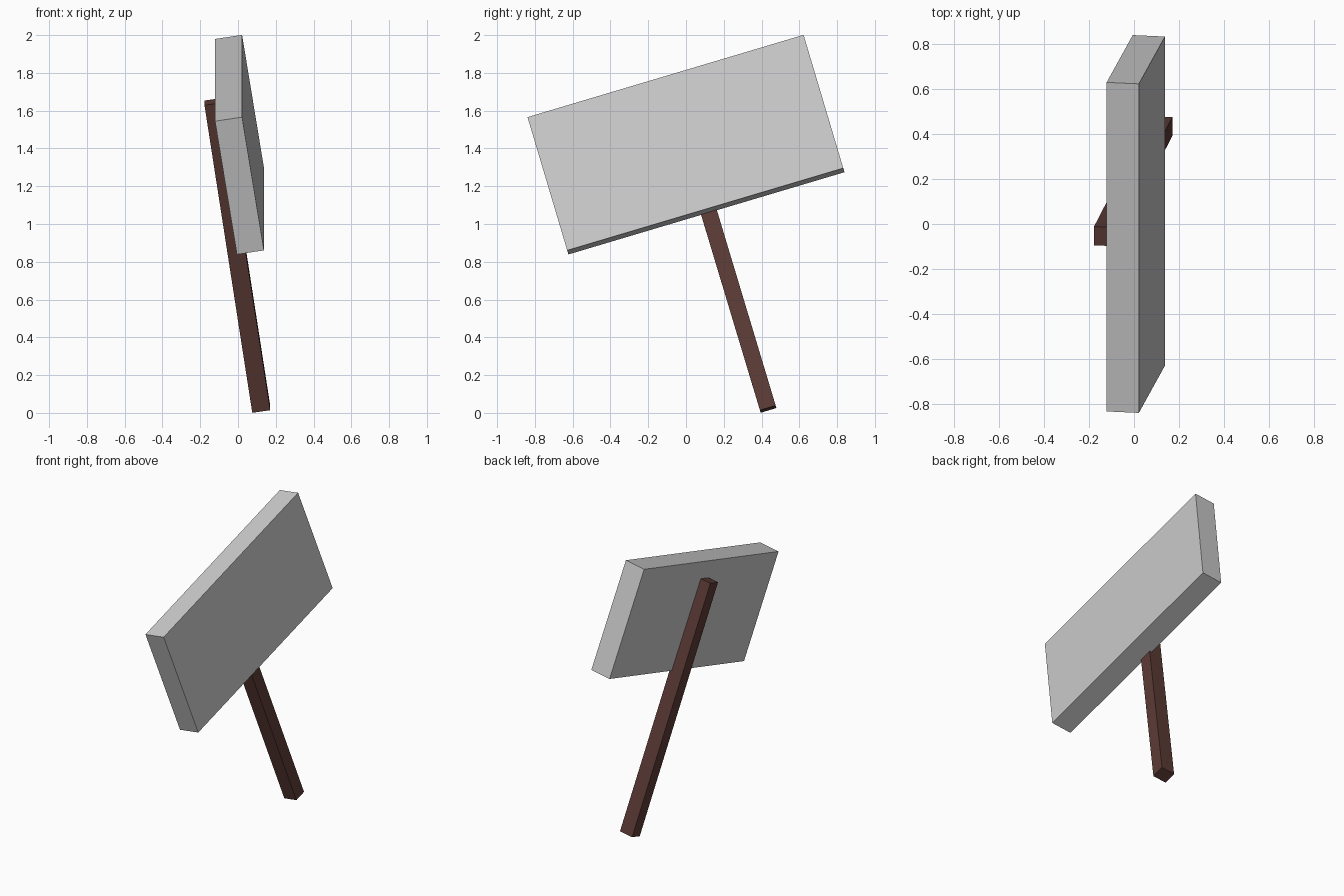
import bpy
from mathutils import Vector, Matrix

if "Cube" in bpy.data.objects:
    bpy.data.objects.remove(bpy.data.objects["Cube"])

LONG = Vector((0, 0.958, 0.2855)).normalized()   # shared sideways direction of the tilted sign


def tilted_box(name, centre, up, width, thick, height):
    """Box whose local axes are thickness, width (along LONG) and height (along up)."""
    up = up.normalized()
    side = (LONG - up * LONG.dot(up)).normalized()
    out = side.cross(up)
    rot = Matrix((out, side, up)).transposed().to_4x4()
    bpy.ops.mesh.primitive_cube_add(size=1)
    ob = bpy.context.object
    ob.name = name
    ob.matrix_world = (Matrix.Translation(centre) @ rot
                       @ Matrix.Diagonal((thick, width, height, 1)))
    return ob


# sign panel
tilted_box("sign_board", Vector((0.008, 0, 1.42)),
           Vector((-0.116, -0.21, 0.705)), 1.525, 0.145, 0.745)

# post running up the back of the panel
bottom = Vector((0.123, 0.435, 0.02))
top = Vector((-0.13, -0.055, 1.648))
post = tilted_box("sign_post", (bottom + top) / 2, top - bottom,
                  0.087, 0.096, (top - bottom).length)

wood = bpy.data.materials.new("dark_wood")
wood.diffuse_color = (0.107, 0.044, 0.036, 1)
wood.use_nodes = True
wood.node_tree.nodes["Principled BSDF"].inputs["Base Color"].default_value = wood.diffuse_color
post.data.materials.append(wood)
